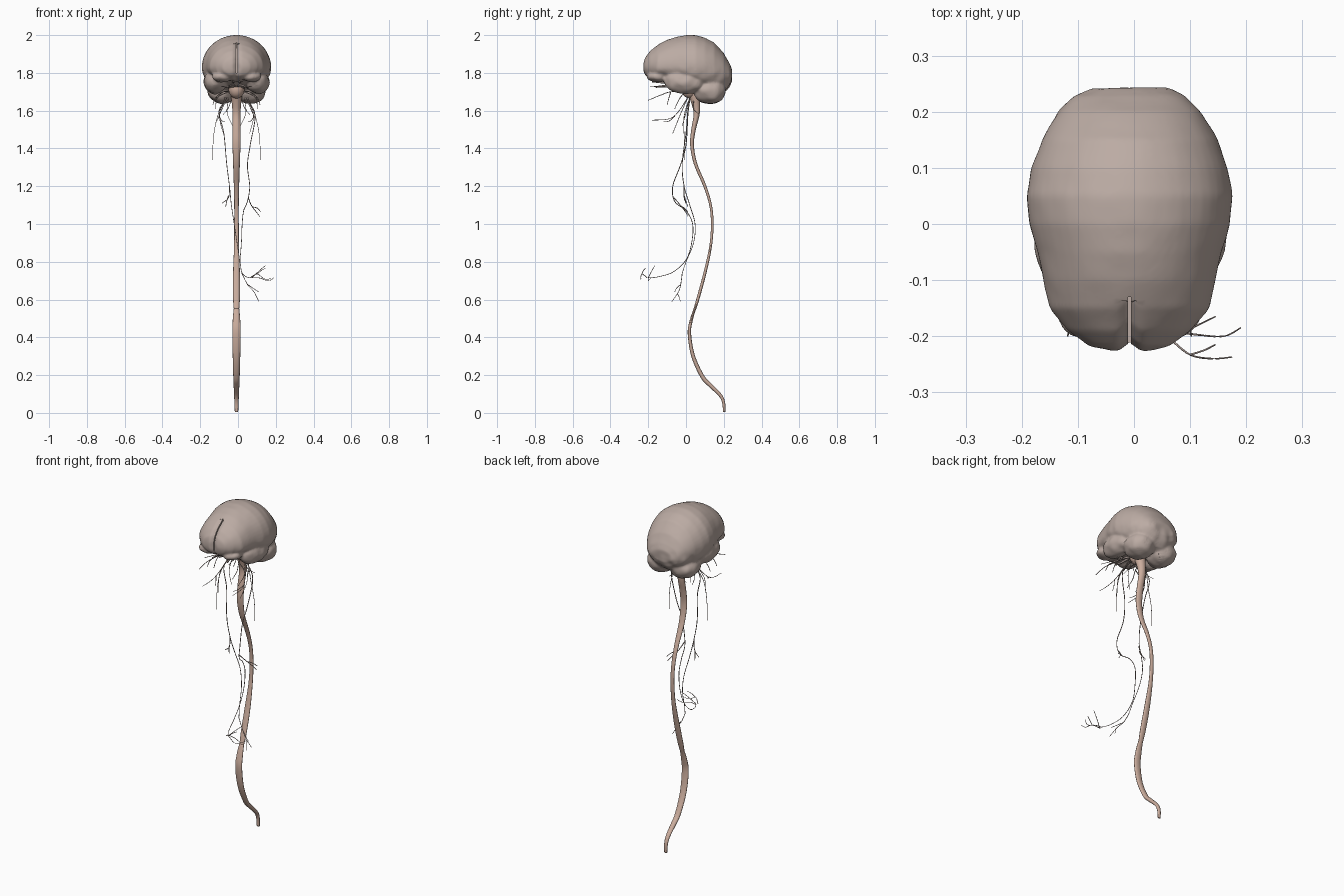
import bpy, bmesh, math
from mathutils import Vector, noise

CX = -0.008  # midline of the brain and cord


def material(name, rgb):
    m = bpy.data.materials.new(name)
    m.diffuse_color = (*rgb, 1)
    return m


BRAIN = material("brain_tissue", (0.50, 0.41, 0.37))
CORD = material("cord_tissue", (0.60, 0.42, 0.34))
NERVE = material("nerve_tissue", (0.42, 0.34, 0.31))


def finish(name, bm, mat):
    bmesh.ops.recalc_face_normals(bm, faces=bm.faces)
    me = bpy.data.meshes.new(name)
    bm.to_mesh(me)
    bm.free()
    ob = bpy.data.objects.new(name, me)
    bpy.context.collection.objects.link(ob)
    me.materials.append(mat)
    me.polygons.foreach_set("use_smooth", [True] * len(me.polygons))
    return ob


def loft(bm, rings):
    vs = [[bm.verts.new(p) for p in r] for r in rings]
    n = len(vs[0])
    for a, b in zip(vs, vs[1:]):
        for i in range(n):
            bm.faces.new((a[i], a[(i + 1) % n], b[(i + 1) % n], b[i]))
    bm.faces.new(vs[0])
    bm.faces.new(vs[-1][::-1])


def ellipsoid(bm, c, r):
    for v in bmesh.ops.create_uvsphere(bm, u_segments=32, v_segments=20, radius=1)["verts"]:
        v.co = Vector((v.co.x * r[0] + c[0], v.co.y * r[1] + c[1], v.co.z * r[2] + c[2]))


def resample(rows, steps):
    # Catmull-Rom through rows of numbers
    out = []
    for i in range(len(rows) - 1):
        p = [rows[max(0, min(len(rows) - 1, i + k))] for k in (-1, 0, 1, 2)]
        for s in range(steps):
            t = s / steps
            out.append([0.5 * (2 * b + (c - a) * t + (2 * a - 5 * b + 4 * c - d) * t * t
                               + (3 * b - a - 3 * c + d) * t ** 3) for a, b, c, d in zip(*p)])
    return out + [list(rows[-1])]


def apply(ob, kind, **settings):
    bpy.context.view_layer.objects.active = ob
    m = ob.modifiers.new(kind.lower(), kind)
    for k, v in settings.items():
        setattr(m, k, v)
    bpy.ops.object.modifier_apply(modifier=m.name)


# Cerebrum sections: y, half width, top z, widest z, bottom z
SECTIONS = [(-0.227, 0.030, 1.855, 1.83, 1.805), (-0.217, 0.072, 1.885, 1.83, 1.785),
            (-0.19, 0.110, 1.918, 1.83, 1.767), (-0.15, 0.142, 1.950, 1.83, 1.755),
            (-0.10, 0.154, 1.975, 1.83, 1.755), (-0.05, 0.164, 1.991, 1.83, 1.735),
            (0.00, 0.179, 2.000, 1.83, 1.715), (0.05, 0.184, 2.000, 1.83, 1.700),
            (0.10, 0.175, 1.986, 1.82, 1.690), (0.15, 0.157, 1.960, 1.81, 1.680),
            (0.20, 0.128, 1.905, 1.80, 1.690), (0.228, 0.100, 1.855, 1.79, 1.725),
            (0.243, 0.065, 1.820, 1.785, 1.755)]
bm = bmesh.new()
rings = []
for y, w, zt, zm, zb in SECTIONS:
    ring = []
    for i in range(48):
        a = 2 * math.pi * i / 48
        s = math.sin(a)
        ring.append((w * math.cos(a), y, zm + s * ((zt - zm) if s > 0 else (zm - zb))))
    rings.append(ring)
loft(bm, rings)
# Temporal lobes and cerebellum halves
for s in (-1, 1):
    ellipsoid(bm, (s * 0.112, -0.005, 1.755), (0.062, 0.112, 0.066))
    ellipsoid(bm, (s * 0.075, 0.125, 1.705), (0.080, 0.088, 0.069))
    ellipsoid(bm, (s * 0.075, -0.15, 1.78), (0.055, 0.055, 0.030))
brain = finish("brain", bm, BRAIN)
apply(brain, 'REMESH', mode='VOXEL', voxel_size=0.0065)
apply(brain, 'SMOOTH', factor=0.5, iterations=5)
# Soft folds, strongest low down, and the notch between frontal lobes
for v in brain.data.vertices:
    low = max(0.15, min(1, (1.86 - v.co.z) / 0.1))
    v.co += v.normal * 0.006 * low * noise.noise(v.co * 22)
    if v.co.y < -0.14:
        v.co.y += 0.014 * math.exp(-(v.co.x / 0.014) ** 2)
    v.co.x += CX

# Longitudinal fissure slot at the front
bm = bmesh.new()
bmesh.ops.create_cube(bm, size=1)
for v in bm.verts:
    v.co = Vector((v.co.x * 0.006 + CX, v.co.y * 0.13 - 0.195, v.co.z * 0.22 + 1.91))
cutter = finish("fissure_cutter", bm, BRAIN)
cutter.hide_render = True
apply(brain, 'BOOLEAN', operation='DIFFERENCE', object=cutter, solver='EXACT')
bpy.data.objects.remove(cutter)
bpy.ops.object.select_all(action='DESELECT')
brain.select_set(True)
bpy.context.view_layer.objects.active = brain
bpy.ops.object.shade_smooth_by_angle(angle=math.radians(50))

# Brain stem bulge
bm = bmesh.new()
ellipsoid(bm, (CX, 0.02, 1.715), (0.042, 0.045, 0.05))
finish("pons", bm, CORD)


def cord(name, rows):
    # rows: y, z, half width, half depth
    pts = resample(rows, 5)
    rings = []
    for i, (y, z, w, d) in enumerate(pts):
        a, b = pts[max(0, i - 1)], pts[min(len(pts) - 1, i + 1)]
        t = Vector((0, b[0] - a[0], b[1] - a[1])).normalized()
        n = Vector((0, -t.z, t.y))
        rings.append([Vector((CX, y, z)) + n * d * math.sin(k * math.pi / 8)
                      + Vector((w * math.cos(k * math.pi / 8), 0, 0)) for k in range(16)])
    bm = bmesh.new()
    loft(bm, rings)
    finish(name, bm, CORD)


# Spinal cord and its lower continuation
cord("spinal_cord", [(0.035, 1.71, 0.034, 0.030), (0.052, 1.64, 0.025, 0.023), (0.056, 1.58, 0.021, 0.016),
                     (0.040, 1.50, 0.021, 0.012), (0.032, 1.42, 0.021, 0.010), (0.050, 1.32, 0.018, 0.009),
                     (0.100, 1.20, 0.014, 0.008), (0.130, 1.10, 0.012, 0.007), (0.139, 1.00, 0.012, 0.007),
                     (0.130, 0.88, 0.013, 0.007), (0.100, 0.74, 0.018, 0.008), (0.062, 0.60, 0.018, 0.008),
                     (0.034, 0.51, 0.010, 0.005)])
cord("cauda_equina", [(0.046, 0.55, 0.015, 0.006), (0.028, 0.49, 0.020, 0.008), (0.018, 0.42, 0.022, 0.009),
                      (0.038, 0.30, 0.020, 0.010), (0.088, 0.19, 0.017, 0.011), (0.130, 0.145, 0.015, 0.011),
                      (0.180, 0.095, 0.013, 0.009), (0.199, 0.055, 0.011, 0.008), (0.202, 0.004, 0.009, 0.006)])


def nerves(name, paths, radius=0.0025, mirror=False):
    bm = bmesh.new()
    for path in paths:
        for s in ((1, -1) if mirror else (1,)):
            pts = [Vector(p) for p in resample(path, 6)]
            rings = []
            for i, p in enumerate(pts):
                t = (pts[min(len(pts) - 1, i + 1)] - pts[max(0, i - 1)]).normalized()
                u = t.orthogonal() if abs(t.x) > 0.95 else t.cross(Vector((1, 0, 0)))
                u.normalize()
                w = t.cross(u)
                r = radius * (1 - 0.4 * i / len(pts))
                ring = [p + r * (u * math.cos(k * math.pi / 3) + w * math.sin(k * math.pi / 3)) for k in range(6)]
                rings.append([Vector((s * q.x + (CX if mirror else 0), q.y, q.z)) for q in ring])
            loft(bm, rings)
    finish(name, bm, NERVE)


# Long wandering nerves, one each side
nerves("left_long_nerve", [
    [(-0.05, 0.02, 1.66), (-0.10, 0.01, 1.60), (-0.075, 0.0, 1.48), (-0.06, -0.02, 1.32), (-0.045, -0.01, 1.20),
     (-0.035, 0.02, 1.10), (-0.02, 0.048, 1.00), (-0.005, 0.04, 0.90), (0.01, 0.00, 0.80), (0.02, -0.02, 0.74)],
    [(-0.045, -0.01, 1.20), (-0.05, -0.01, 1.14), (-0.085, 0.0, 1.11)],
    [(-0.05, -0.01, 1.15), (-0.06, 0.0, 1.12), (-0.065, 0.01, 1.09)]])
nerves("right_long_nerve", [
    [(0.04, 0.02, 1.66), (0.09, 0.01, 1.58), (0.065, 0.0, 1.42), (0.05, -0.03, 1.31), (0.062, -0.07, 1.20),
     (0.05, -0.06, 1.12), (0.03, 0.0, 1.07), (0.022, 0.035, 1.00), (0.018, 0.03, 0.90), (0.012, 0.0, 0.81),
     (0.02, -0.07, 0.745), (0.045, -0.15, 0.72), (0.075, -0.20, 0.715)],
    [(0.055, -0.065, 1.14), (0.07, -0.03, 1.10), (0.10, 0.0, 1.06), (0.115, 0.01, 1.04)],
    [(0.075, -0.02, 1.09), (0.10, -0.01, 1.085), (0.12, 0.01, 1.065)]])
# Branching ends on the right
nerves("nerve_end_branches", [
    [(0.065, -0.19, 0.715), (0.11, -0.197, 0.715), (0.16, -0.2, 0.70), (0.19, -0.185, 0.715)],
    [(0.075, -0.2, 0.715), (0.11, -0.182, 0.75), (0.145, -0.165, 0.78)],
    [(0.065, -0.205, 0.715), (0.10, -0.233, 0.735), (0.14, -0.24, 0.71), (0.175, -0.237, 0.71)],
    [(0.10, -0.233, 0.735), (0.125, -0.225, 0.755), (0.145, -0.215, 0.765)],
    [(0.02, -0.02, 0.74), (0.05, -0.028, 0.68), (0.085, -0.04, 0.64), (0.11, -0.075, 0.59)],
    [(0.05, -0.028, 0.68), (0.08, -0.05, 0.66), (0.11, -0.06, 0.64)],
    [(0.09, -0.045, 0.63), (0.10, -0.035, 0.61), (0.11, -0.03, 0.59)]], 0.002)
# Short nerves under the brain, mirrored
nerves("short_neck_nerves", [
    [(0.06, 0.02, 1.67), (0.10, -0.01, 1.57), (0.122, -0.01, 1.46), (0.125, -0.01, 1.34)],
    [(0.05, 0.01, 1.67), (0.095, -0.07, 1.565), (0.10, -0.18, 1.55)],
    [(0.095, -0.06, 1.57), (0.075, -0.09, 1.545), (0.06, -0.12, 1.54)],
    [(0.05, 0.01, 1.67), (0.09, -0.03, 1.58), (0.07, -0.07, 1.48)],
    [(0.04, 0.02, 1.67), (0.05, 0.0, 1.59), (0.02, -0.02, 1.52)],
    [(0.03, 0.04, 1.65), (0.045, 0.04, 1.61), (0.07, 0.07, 1.58)]], 0.002, True)
nerves("face_nerves", [
    [(0.04, 0.0, 1.70), (0.07, -0.08, 1.70), (0.10, -0.14, 1.68), (0.11, -0.20, 1.655)],
    [(0.07, -0.08, 1.70), (0.11, -0.09, 1.67), (0.125, -0.10, 1.63)],
    [(0.04, 0.0, 1.70), (0.10, -0.03, 1.67), (0.11, -0.06, 1.61)],
    [(0.04, -0.03, 1.72), (0.06, -0.12, 1.725), (0.08, -0.19, 1.73)]], 0.0025, True)
nerves("optic_and_smell_nerves", [
    [(0.0, -0.02, 1.735), (0.025, -0.08, 1.735), (0.05, -0.16, 1.725)],
    [(0.02, -0.05, 1.755), (0.016, -0.12, 1.75), (0.014, -0.18, 1.755)]], 0.007, True)
